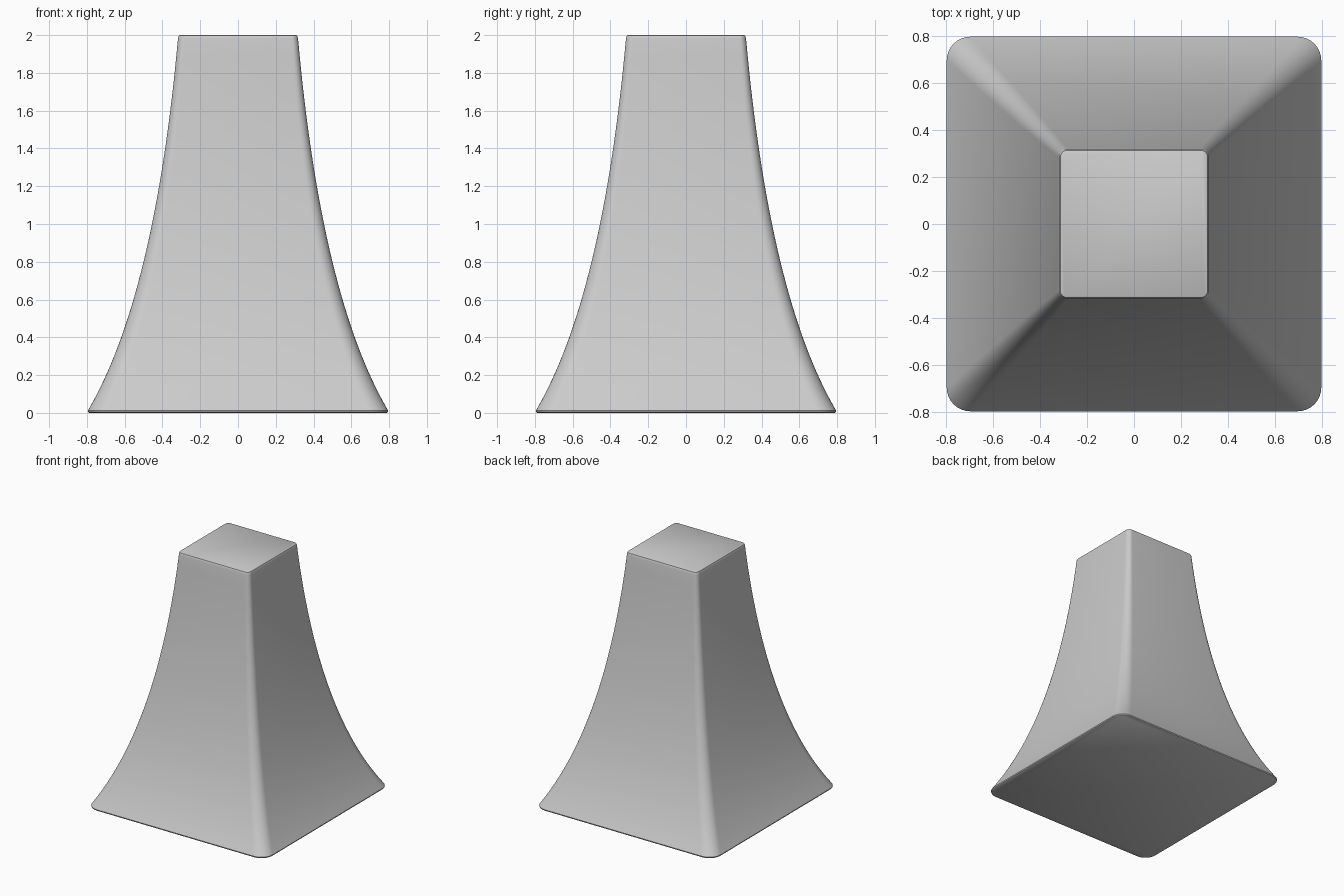
import bpy, bmesh, math

if "Cube" in bpy.data.objects:
    bpy.data.objects.remove(bpy.data.objects["Cube"])

# Flared side profile: quadratic curve from the foot to the top rim
FOOT, PULL, RIM = (0.795, 0.012), (0.441, 0.615), (0.318, 1.98)
STEPS, CORNER_STEPS = 32, 8


def profile(t):
    return [(1 - t) ** 2 * a + 2 * t * (1 - t) * b + t * t * c
            for a, b, c in zip(FOOT, PULL, RIM)]


def rounded_square(bm, half, radius, z):
    ring = []
    for corner in range(4):
        mid = math.radians(45 + 90 * corner)
        cx = math.copysign(half - radius, math.cos(mid))
        cy = math.copysign(half - radius, math.sin(mid))
        for i in range(CORNER_STEPS + 1):
            a = math.radians(90 * corner + 90 * i / CORNER_STEPS)
            ring.append(bm.verts.new((cx + radius * math.cos(a),
                                      cy + radius * math.sin(a), z)))
    return ring


bm = bmesh.new()
# Thin undercut lip, flared sides, then a softly rounded rim
sections = [(0.787, 0.092, 0.0), (0.793, 0.098, 0.004)]
for s in range(STEPS + 1):
    t = s / STEPS
    half, z = profile(t)
    sections.append((half, 0.1 * (1 - t) + 0.035 * t, z))
sections += [(0.316, 0.033, 1.99), (0.313, 0.03, 1.997), (0.308, 0.025, 2.0)]

rings = [rounded_square(bm, *s) for s in sections]
for low, high in zip(rings, rings[1:]):
    n = len(low)
    for i in range(n):
        j = (i + 1) % n
        bm.faces.new((low[i], low[j], high[j], high[i]))
bm.faces.new(rings[-1])
bm.faces.new(rings[0][::-1])

mesh = bpy.data.meshes.new("flared_pedestal")
bm.to_mesh(mesh)
bm.free()
pedestal = bpy.data.objects.new("flared_pedestal", mesh)
bpy.context.collection.objects.link(pedestal)

# Plain grey finish
grey = bpy.data.materials.new("light_grey")
grey.diffuse_color = (0.6, 0.6, 0.6, 1)
grey.use_nodes = True
grey.node_tree.nodes["Principled BSDF"].inputs["Base Color"].default_value = grey.diffuse_color
mesh.materials.append(grey)

bpy.context.view_layer.objects.active = pedestal
pedestal.select_set(True)
bpy.ops.object.shade_smooth_by_angle(angle=math.radians(35))
